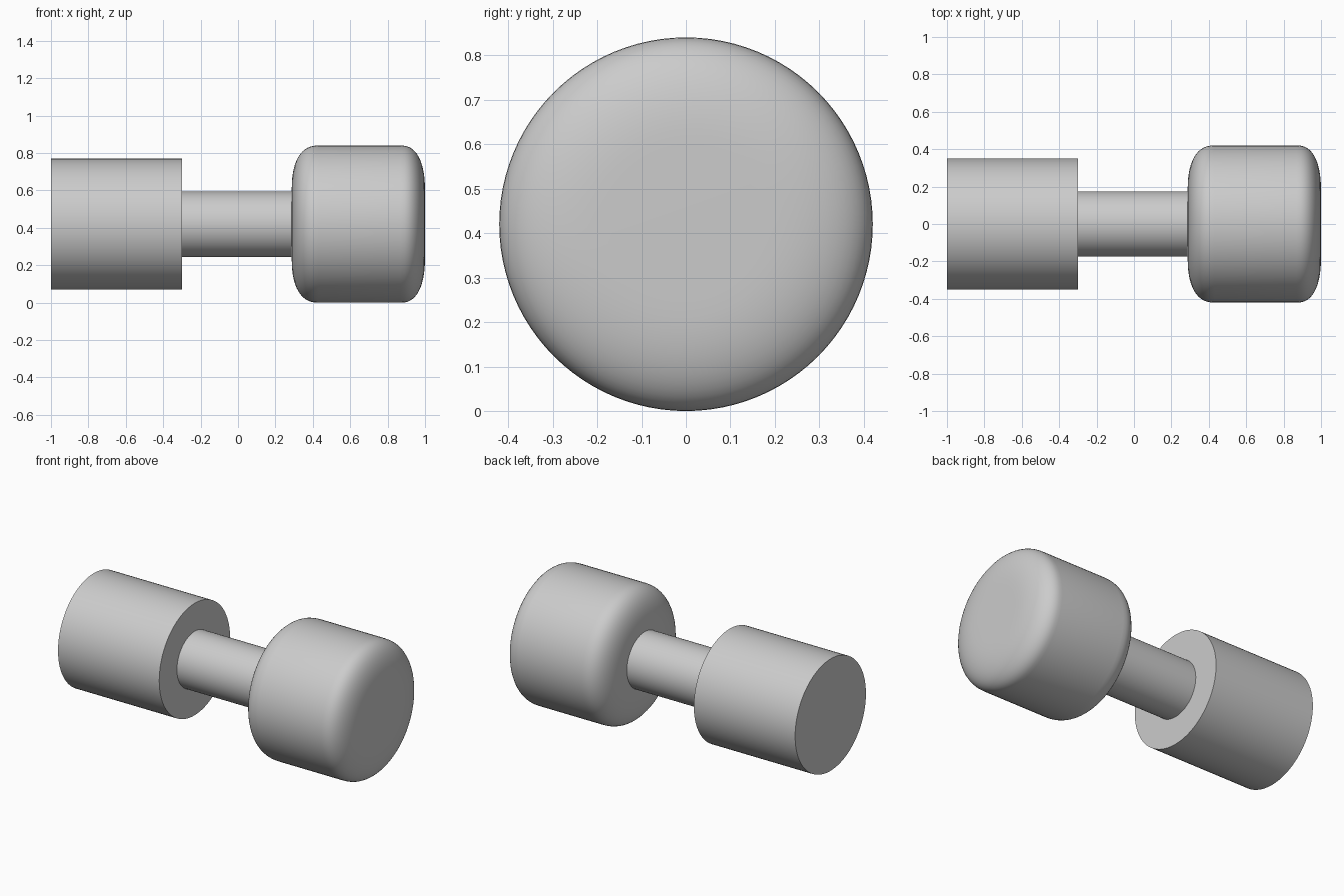
import bpy, bmesh, math

if "Cube" in bpy.data.objects:
    bpy.data.objects.remove(bpy.data.objects["Cube"])

CENTRE_Z = 0.42
SIDES = 96


def revolve(name, profile, smooth_angle=30):
    """Spin an (x, radius) profile round the dumbbell's long axis; closed by end caps."""
    bm = bmesh.new()
    rings = []
    for x, r in profile:
        rings.append([bm.verts.new((x, r * math.cos(2 * math.pi * i / SIDES),
                                    r * math.sin(2 * math.pi * i / SIDES)))
                      for i in range(SIDES)])
    for a, b in zip(rings, rings[1:]):
        for i in range(SIDES):
            j = (i + 1) % SIDES
            bm.faces.new((a[i], a[j], b[j], b[i]))
    bm.faces.new(rings[0])
    bm.faces.new(rings[-1])
    bmesh.ops.recalc_face_normals(bm, faces=bm.faces)
    mesh = bpy.data.meshes.new(name)
    bm.to_mesh(mesh)
    bm.free()
    obj = bpy.data.objects.new(name, mesh)
    obj.location.z = CENTRE_Z
    bpy.context.collection.objects.link(obj)
    bpy.ops.object.select_all(action='DESELECT')
    obj.select_set(True)
    bpy.context.view_layer.objects.active = obj
    bpy.ops.object.shade_smooth_by_angle(angle=math.radians(smooth_angle))
    return obj


def soft_corner(x_face, x_rim, r_rim, depth, power=2.4, steps=14):
    """Points of a rounded shoulder from the end face out to the rim."""
    pts = []
    for k in range(steps + 1):
        t = math.pi / 2 * k / steps
        across = math.cos(t) ** (2 / power)
        out = math.sin(t) ** (2 / power)
        pts.append((x_rim + (x_face - x_rim) * across, r_rim - depth + depth * out))
    return pts


# plain cylindrical weight
revolve("left_weight", [(-1.0, 0.35), (-0.30, 0.35)])

# grip bar, running slightly into both weights
revolve("grip", [(-0.31, 0.175), (0.30, 0.175)])

# rounded weight
inner = soft_corner(0.287, 0.43, 0.42, 0.24)
outer = soft_corner(1.0, 0.87, 0.42, 0.25)
revolve("right_weight", inner + outer[::-1], 40)
